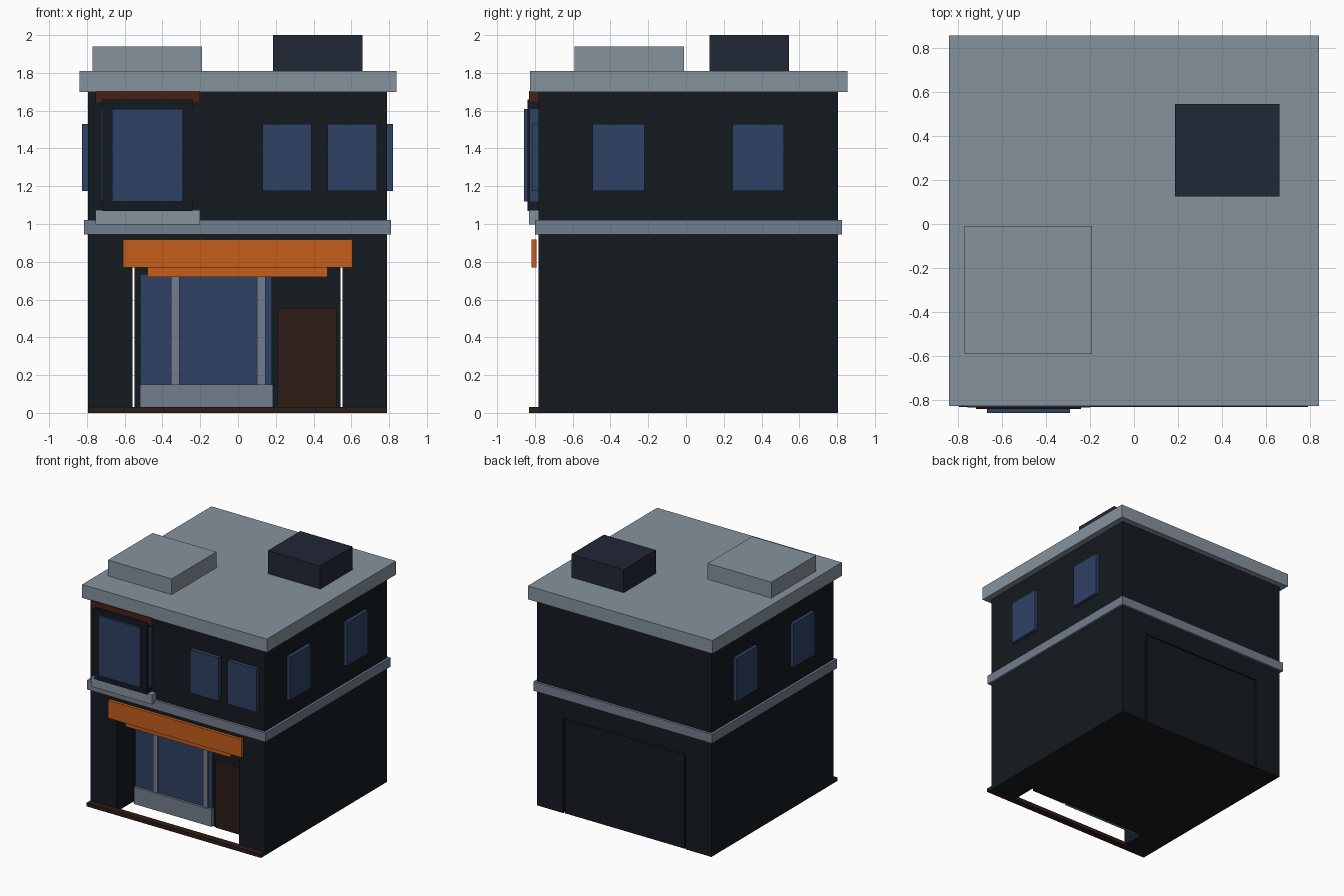
import bpy, bmesh

if "Cube" in bpy.data.objects:
    bpy.data.objects.remove(bpy.data.objects["Cube"])


def material(name, r, g, b):
    m = bpy.data.materials.new(name)
    m.diffuse_color = (r, g, b, 1)
    m.use_nodes = True
    m.node_tree.nodes["Principled BSDF"].inputs["Base Color"].default_value = m.diffuse_color
    return m


WALL = material("wall_dark", 0.007, 0.010, 0.014)
STONE = material("stone_grey", 0.24, 0.29, 0.34)
BAND = material("band_grey", 0.17, 0.21, 0.27)
GLASS = material("glass_blue", 0.028, 0.052, 0.13)
ORANGE = material("sign_orange", 0.56, 0.11, 0.012)
WOOD = material("door_brown", 0.027, 0.012, 0.008)
LINTEL = material("lintel_brown", 0.06, 0.016, 0.009)
SLATE = material("slate", 0.015, 0.020, 0.038)


def finish(name, bm, mat):
    bmesh.ops.recalc_face_normals(bm, faces=bm.faces)
    me = bpy.data.meshes.new(name)
    bm.to_mesh(me)
    bm.free()
    me.materials.append(mat)
    ob = bpy.data.objects.new(name, me)
    bpy.context.collection.objects.link(ob)
    return ob


def box(name, x, y, z, mat):
    """Box from (min, max) pairs."""
    bm = bmesh.new()
    bmesh.ops.create_cube(bm, size=1)
    for v in bm.verts:
        v.co = [r[0] if c < 0 else r[1] for c, r in zip(v.co, (x, y, z))]
    return finish(name, bm, mat)


def extrude_y(name, profile, y, mat):
    """Extrude an x-z outline along y."""
    bm = bmesh.new()
    face = bm.faces.new([bm.verts.new((px, y[0], pz)) for px, pz in profile])
    out = bmesh.ops.extrude_face_region(bm, geom=[face])
    verts = [g for g in out["geom"] if isinstance(g, bmesh.types.BMVert)]
    bmesh.ops.translate(bm, verts=verts, vec=(0, y[1] - y[0], 0))
    return finish(name, bm, mat)


# Main body: side walls and upper storey around the shop opening
extrude_y("building_shell", [(-0.795, 0), (-0.558, 0), (-0.558, 0.78), (0.553, 0.78),
                             (0.553, 0), (0.79, 0), (0.79, 1.71), (-0.795, 1.71)],
          (-0.78, 0.805), WALL)
box("shop_block", (-0.548, 0.542), (-0.575, 0.80), (0, 0.775), WALL)

# Floor band, roof slab and roof boxes
box("floor_band", (-0.815, 0.81), (-0.80, 0.825), (0.945, 1.02), BAND)
box("roof_slab", (-0.84, 0.84), (-0.825, 0.855), (1.70, 1.81), STONE)
box("roof_hatch", (-0.77, -0.19), (-0.59, -0.01), (1.81, 1.94), STONE)
box("roof_chimney", (0.185, 0.66), (0.125, 0.545), (1.81, 2.0), SLATE)

# Shop front
box("front_step", (-0.795, 0.79), (-0.83, -0.775), (0, 0.03), WOOD)
box("shop_glass", (-0.52, 0.18), (-0.59, -0.57), (0.14, 0.735), GLASS)
box("shop_stall_riser", (-0.52, 0.185), (-0.61, -0.57), (0.01, 0.15), BAND)
for i, x in enumerate((-0.333, 0.123)):
    box(f"shop_mullion_{i + 1}", (x - 0.022, x + 0.022), (-0.60, -0.57), (0.15, 0.735), BAND)
box("shop_door", (0.21, 0.525), (-0.595, -0.57), (0.005, 0.555), WOOD)

# Signboard over the shop
box("sign_board", (-0.61, 0.605), (-0.817, -0.791), (0.77, 0.917), ORANGE)
box("sign_valance", (-0.48, 0.475), (-0.775, -0.755), (0.72, 0.785), ORANGE)

# Bay window
box("bay_frame", (-0.717, -0.24), (-0.84, -0.77), (1.07, 1.66), WALL)
box("bay_front_glass", (-0.668, -0.29), (-0.857, -0.83), (1.12, 1.61), GLASS)
box("bay_left_glass", (-0.724, -0.702), (-0.825, -0.775), (1.12, 1.61), GLASS)
box("bay_right_glass", (-0.257, -0.235), (-0.825, -0.775), (1.12, 1.61), GLASS)
for part, z, mat in (("sill", (0.997, 1.075), STONE), ("lintel", (1.64, 1.705), LINTEL)):
    box("bay_" + part, (-0.755, -0.20), (-0.832, -0.775), z, mat)

# Upper storey windows
WZ = (1.175, 1.53)
for i, x in enumerate((0.26, 0.605)):
    box(f"front_window_{i + 1}", (x - 0.13, x + 0.13), (-0.812, -0.77), WZ, GLASS)
for i, y in enumerate((-0.357, 0.383)):
    box(f"right_window_{i + 1}", (0.78, 0.82), (y - 0.137, y + 0.137), WZ, GLASS)
    box(f"left_window_{i + 1}", (-0.825, -0.785), (y - 0.137, y + 0.137), WZ, GLASS)
